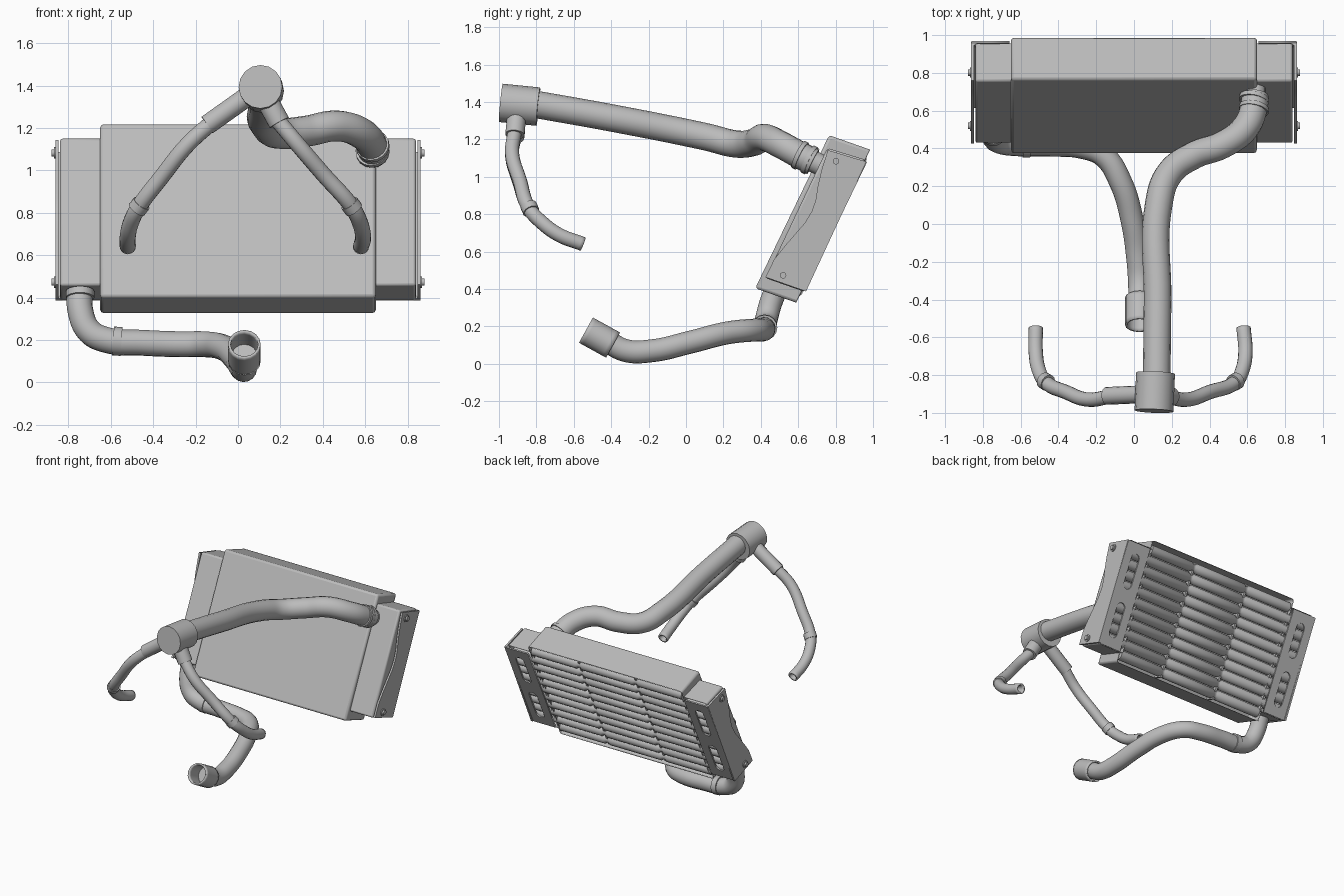
import bpy, bmesh
from math import cos, sin, pi
from mathutils import Vector, Matrix

if "Cube" in bpy.data.objects:
    bpy.data.objects.remove(bpy.data.objects["Cube"])

grey = bpy.data.materials.new("grey_metal")
grey.use_nodes = True
GREY = (0.5, 0.5, 0.5, 1)
grey.diffuse_color = GREY
grey.node_tree.nodes["Principled BSDF"].inputs["Base Color"].default_value = GREY

# Leaning frame of the cooler: s runs up its front face, t runs through its depth
ORIGIN = Vector((0, 0.37, 0.404))
UP = Vector((0, 0.395, 0.818))
DEPTH = Vector((0, 0.228, -0.08))


def lean(x, s, t):
    return ORIGIN + UP * s + DEPTH * t + Vector((x, 0, 0))


def select(ob):
    bpy.ops.object.select_all(action='DESELECT')
    ob.select_set(True)
    bpy.context.view_layer.objects.active = ob


def smooth(ob):
    select(ob)
    bpy.ops.object.shade_smooth_by_angle(angle=0.7)


def prism(name, profile, x0, x1, bevel=0.0, hollow=False):
    """Extrude an (s, t) profile along x; optionally sink its back face."""
    bm = bmesh.new()
    ends = [[bm.verts.new(lean(x, s, t)) for s, t in profile] for x in (x0, x1)]
    n = len(profile)
    bm.faces.new(ends[0])
    bm.faces.new(ends[1][::-1])
    for i in range(n):
        j = (i + 1) % n
        bm.faces.new((ends[0][i], ends[1][i], ends[1][j], ends[0][j]))
    bmesh.ops.recalc_face_normals(bm, faces=bm.faces)
    if hollow:
        back = max(bm.faces, key=lambda f: f.normal.dot(DEPTH))
        bmesh.ops.inset_region(bm, faces=[back], thickness=0.02)
        for v in back.verts:
            v.co -= DEPTH * 0.4
    me = bpy.data.meshes.new(name)
    bm.to_mesh(me)
    bm.free()
    me.materials.append(grey)
    ob = bpy.data.objects.new(name, me)
    bpy.context.collection.objects.link(ob)
    if bevel:
        mod = ob.modifiers.new("soft_edges", 'BEVEL')
        mod.width = bevel
        mod.segments = 2
    smooth(ob)
    return ob


def tube(name, points, radius, scales=None, hollow=False, straight=False):
    """Round pipe through the points, turned into a mesh."""
    cu = bpy.data.curves.new(name, 'CURVE')
    cu.dimensions = '3D'
    cu.bevel_depth = radius
    cu.bevel_resolution = 6
    cu.resolution_u = 8
    cu.use_fill_caps = not hollow
    scales = scales or [1] * len(points)
    if straight:
        sp = cu.splines.new('POLY')
        sp.points.add(len(points) - 1)
        for p, co, r in zip(sp.points, points, scales):
            p.co = (*co, 1)
            p.radius = r
    else:
        sp = cu.splines.new('BEZIER')
        sp.bezier_points.add(len(points) - 1)
        for p, co, r in zip(sp.bezier_points, points, scales):
            p.co = co
            p.radius = r
            p.handle_left_type = p.handle_right_type = 'AUTO'
    cu.materials.append(grey)
    ob = bpy.data.objects.new(name, cu)
    bpy.context.collection.objects.link(ob)
    select(ob)
    bpy.ops.object.convert(target='MESH')
    ob = bpy.context.view_layer.objects.active
    if hollow:
        mod = ob.modifiers.new("wall", 'SOLIDIFY')
        mod.thickness = 0.012
        mod.offset = -1
    smooth(ob)
    return ob


# Cooler body with its open back
prism("core_shell", [(0, 0), (1, 0), (1, 1), (0, 1)], -0.65, 0.65, 0.015, True)

# Rounded back slats, pinched where two bands cross them
ROWS = 11
for i in range(ROWS):
    s = 0.07 + 0.86 * i / (ROWS - 1)
    end = 0.82 if 0 < i < ROWS - 1 else 0.635
    half = [(0.215, 1), (0.23, 0.7), (0.25, 0.7), (0.265, 1), (end, 1)]
    run = [(-x, r) for x, r in reversed(half)] + half
    tube("back_slat", [lean(x, s, 0.84) for x, r in run], 0.037,
         [r for x, r in run], straight=True)
for x in (-0.24, 0.24):
    prism("slat_band", [(0.03, 0.6), (0.97, 0.6), (0.97, 0.9), (0.03, 0.9)],
          x - 0.008, x + 0.008)


def slotted_plate(name, x):
    """Flat back plate with two long rounded slots."""
    cu = bpy.data.curves.new(name, 'CURVE')
    cu.dimensions = '2D'
    cu.fill_mode = 'BOTH'
    cu.extrude = 0.005
    length = UP.length
    lo, hi = 0.08 * length, 0.925 * length
    loops = [[(x - 0.1, lo), (x + 0.1, lo), (x + 0.1, hi), (x - 0.1, hi)]]
    for s in (0.3, 0.7):
        slot = []
        for side in (1, -1):
            for k in range(9):
                a = pi * k / 8
                slot.append((x + 0.035 * side * cos(a),
                             s * length + side * (0.095 + 0.035 * sin(a))))
        loops.append(slot)
    for loop in loops:
        sp = cu.splines.new('POLY')
        sp.points.add(len(loop) - 1)
        sp.use_cyclic_u = True
        for p, (a, b) in zip(sp.points, loop):
            p.co = (a, b, 0, 1)
    cu.materials.append(grey)
    ob = bpy.data.objects.new(name, cu)
    bpy.context.collection.objects.link(ob)
    across, up = Vector((1, 0, 0)), UP.normalized()
    ob.matrix_world = Matrix.Translation(lean(0, 0, 1.0)) @ Matrix(
        (across, up, across.cross(up))).transposed().to_4x4()
    select(ob)
    bpy.ops.object.convert(target='MESH')


# End tanks, curved side plates, slotted back plates and bolts
TANK = [(0.077, 0.11), (0.925, 0.09), (0.935, 0.98), (0.077, 1.03)]
SIDE = [(0.082, 0.1), (0.2, 0.1), (0.29, 0.18), (0.376, 0.27), (0.46, 0.36),
        (0.54, 0.39), (0.61, 0.36), (0.7, 0.26), (0.8, 0.18), (0.915, 0.12),
        (0.925, 1.0), (0.082, 1.05)]
for side, word in ((1, "left"), (-1, "right")):
    prism(word + "_tank", TANK, side * 0.63, side * 0.84, 0.012, True)
    prism(word + "_side_plate", SIDE, side * 0.848, side * 0.862)
    prism(word + "_plate_fold", [(0.082, 0.93), (0.925, 0.93), (0.925, 1), (0.082, 1)],
          side * 0.83, side * 0.862)
    slotted_plate(word + "_back_plate", side * 0.76)
    for s, t in ((0.868, 0.39), (0.127, 0.434)):
        tube("bolt_washer", [lean(side * x, s, t) for x in (0.855, 0.868)], 0.027, straight=True)
        tube("bolt_head", [lean(side * x, s, t) for x in (0.86, 0.88)], 0.017, straight=True)

# Upper pipe, its clamps and the wide junction at the front
tube("upper_pipe", [(0.12, -0.82, 1.39), (0.125, -0.4, 1.315), (0.13, 0.1, 1.215),
                    (0.19, 0.27, 1.175), (0.32, 0.365, 1.185), (0.47, 0.42, 1.21),
                    (0.59, 0.51, 1.17), (0.635, 0.62, 1.11), (0.64, 0.68, 1.08)], 0.073)
tube("upper_neck", [(0.638, 0.62, 1.11), (0.64, 0.79, 1.03)], 0.058)
for y, z in ((0.6, 1.12), (0.65, 1.095)):
    tube("upper_clamp", [(0.633, y, z), (0.637, y + 0.02, z - 0.01)], 0.08)
tube("junction", [(0.106, -0.99, 1.395), (0.114, -0.79, 1.375)], 0.103)

# Two thin branch hoses
tube("left_branch_neck", [(0.11, -0.9, 1.38), (0.195, -0.915, 1.225)], 0.052)
tube("left_branch_hose", [(0.18, -0.915, 1.245), (0.28, -0.93, 1.125), (0.4, -0.89, 0.985),
                          (0.54, -0.835, 0.825), (0.575, -0.77, 0.755),
                          (0.59, -0.68, 0.69), (0.58, -0.55, 0.64)], 0.038, hollow=True)
tube("left_branch_collar", [(0.525, -0.842, 0.845), (0.548, -0.828, 0.815)], 0.045)
tube("right_branch_neck", [(0.08, -0.9, 1.375), (-0.145, -0.91, 1.215)], 0.047)
tube("right_branch_hose", [(-0.12, -0.912, 1.23), (-0.24, -0.93, 1.12), (-0.36, -0.89, 0.97),
                           (-0.47, -0.835, 0.825), (-0.505, -0.77, 0.755),
                           (-0.52, -0.68, 0.69), (-0.52, -0.55, 0.64)], 0.038, hollow=True)
tube("right_branch_collar", [(-0.455, -0.842, 0.845), (-0.478, -0.828, 0.815)], 0.045)

# Lower pipe with its clamp, top collar and open end fitting
tube("lower_pipe", [(-0.745, 0.51, 0.46), (-0.742, 0.455, 0.33), (-0.7, 0.43, 0.24),
                    (-0.62, 0.42, 0.2), (-0.45, 0.418, 0.187), (-0.27, 0.405, 0.18),
                    (-0.16, 0.36, 0.18), (-0.07, 0.22, 0.165), (-0.01, 0.02, 0.115),
                    (0.02, -0.18, 0.07), (0.03, -0.32, 0.07), (0.03, -0.43, 0.125)], 0.061)
tube("lower_clamp", [(-0.59, 0.42, 0.196), (-0.55, 0.42, 0.193)], 0.068)
tube("lower_collar", [(-0.745, 0.487, 0.43), (-0.745, 0.475, 0.4)], 0.067)
tube("end_fitting", [(0.03, -0.39, 0.1), (0.03, -0.535, 0.18)], 0.077, hollow=True)
